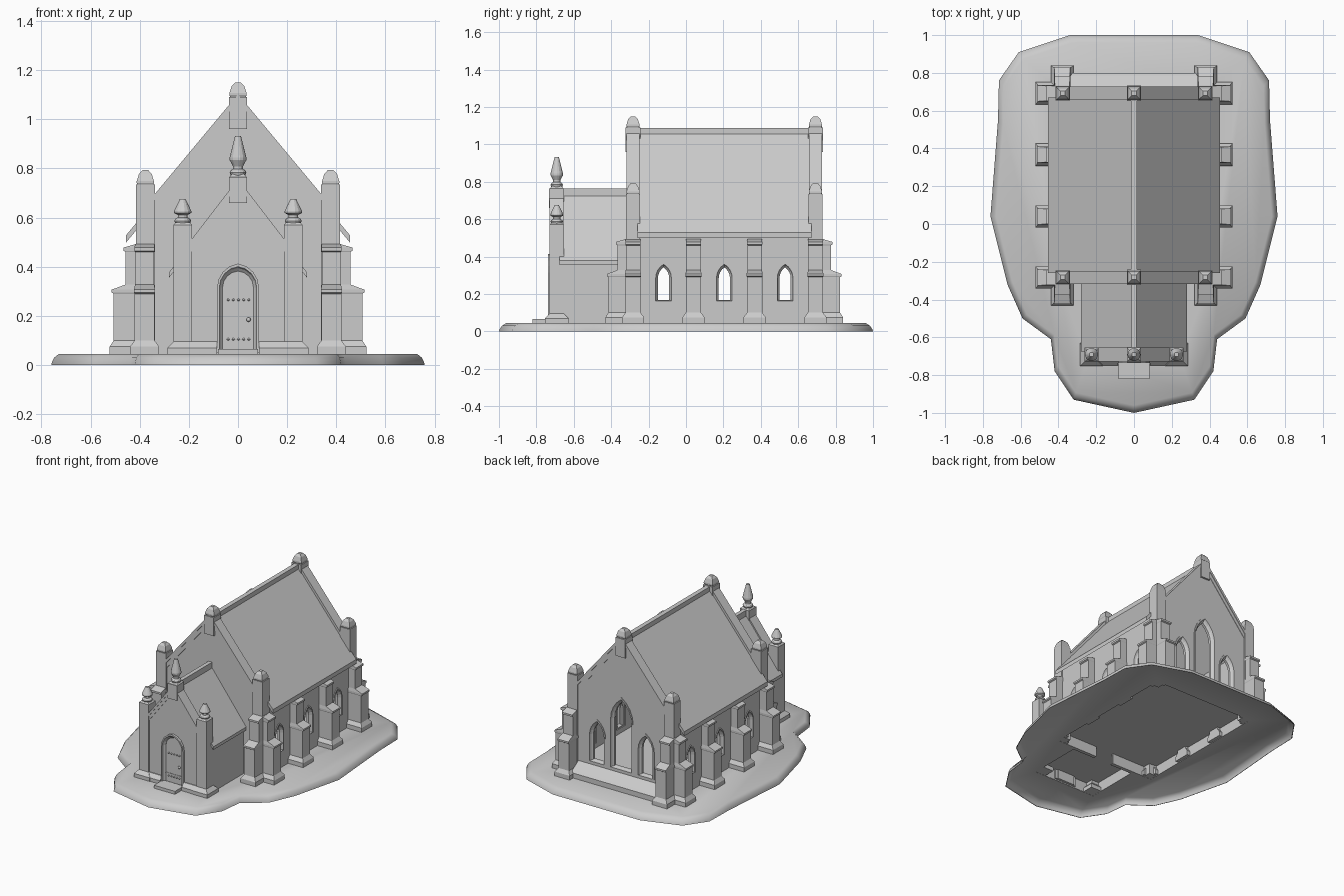
import bpy, bmesh, math

if "Cube" in bpy.data.objects:
    bpy.data.objects.remove(bpy.data.objects["Cube"])

def mesh(name, verts, faces):
    me = bpy.data.meshes.new(name)
    bm = bmesh.new()
    vs = [bm.verts.new(v) for v in verts]
    for f in faces:
        bm.faces.new([vs[i] for i in f])
    bmesh.ops.recalc_face_normals(bm, faces=bm.faces)
    bm.to_mesh(me)
    bm.free()
    ob = bpy.data.objects.new(name, me)
    bpy.context.collection.objects.link(ob)
    return ob

def loft(name, loops, ring=False):
    """Skin equal-length loops; capped solid, or wrapped into a ring."""
    n, k = len(loops[0]), len(loops)
    faces = [(i * n + j, i * n + (j + 1) % n, (i + 1) % k * n + (j + 1) % n, (i + 1) % k * n + j)
             for i in range(k if ring else k - 1) for j in range(n)]
    if not ring:
        faces += [tuple(range(n)), tuple(range((k - 1) * n, k * n))]
    return mesh(name, [v for l in loops for v in l], faces)

def prism_y(name, pts, y0, y1):
    return loft(name, [[(x, y, z) for x, z in pts] for y in (y0, y1)])

def prism_x(name, pts, x0, x1):
    return loft(name, [[(x, y, z) for y, z in pts] for x in (x0, x1)])

def box(name, x0, x1, y0, y1, z0, z1):
    return prism_y(name, [(x0, z0), (x1, z0), (x1, z1), (x0, z1)], y0, y1)

def square_stack(name, cx, cy, levels):
    return loft(name, [[(cx + a * h, cy + b * h, z) for a, b in ((-1, -1), (1, -1), (1, 1), (-1, 1))]
                       for z, h in levels])

def house(half, z0, eave, apex):
    return [(-half, z0), (half, z0), (half, eave), (0, apex), (-half, eave)]

def chevron(name, apex, slope, half, thick, y0, y1):
    e = apex - slope * half
    return prism_y(name, [(half, e), (0, apex), (-half, e), (-half, e - thick),
                          (0, apex - thick), (half, e - thick)], y0, y1)

def cut(ob, cutter):
    cutter.hide_render = True
    m = ob.modifiers.new("cut", 'BOOLEAN')
    m.operation, m.solver, m.object = 'DIFFERENCE', 'EXACT', cutter
    bpy.context.view_layer.objects.active = ob
    bpy.ops.object.modifier_apply(modifier=m.name)
    bpy.data.objects.remove(cutter)

def lancet(w, z0, zs, z1, n=4):
    """Pointed arch outline; the arc leaves the jamb upright and ends at the apex."""
    h = z1 - zs
    r = (w * w + h * h) / (2 * w)
    a1 = math.atan2(h, r - w)
    arc = [(w - r + r * math.cos(a1 * i / n), zs + r * math.sin(a1 * i / n)) for i in range(n + 1)]
    return [(-w, z0), (w, z0)] + arc + [(-x, z) for x, z in arc[-2:0:-1]] + [(-w, zs)]

def frame(name, place, w, z0, zs, z1, t=0.02):
    def ring(inset, d):
        return [place(u, d, z) for u, z in lancet(w - inset, z0 + inset * .4, zs, z1 - 1.4 * inset)]
    return loft(name, [ring(0, -.035), ring(0, .005), ring(.4 * t, .005),
                       ring(.6 * t, -.008), ring(t, -.018), ring(t, -.035)], ring=True)

def buttress(name, place):
    levels = [(.045, .12, .059), (.075, .12, .059), (.10, .104, .041), (.29, .104, .041),
              (.295, .112, .043), (.307, .112, .043), (.328, .055, .039), (.46, .055, .039),
              (.465, .064, .041), (.478, .064, .041), (.493, .012, .039)]
    loft(name, [[place(-h, -.03, z), place(h, -.03, z), place(h, d, z), place(-h, d, z)]
                for z, d, h in levels])

def cap(name, x, y, z):
    square_stack(name, x, y, [(z, .031), (z + .008, .035), (z + .016, .035), (z + .044, .026), (z + .06, .012)])

def finial(name, x, y, z, top):
    prof = [(0, .03), (.012, .034), (.02, .03), (.026, .02), (.036, .02), (.044, .035), (.052, .035), (top, .012)]
    if top > .12:
        prof[5:7] = [(.062, .034), (.072, .034)]
    n = 14
    loft(name, [[(x + r * math.cos(math.tau * i / n), y + r * math.sin(math.tau * i / n), z + dz)
                 for i in range(n)] for dz, r in prof])

SIDES = (-1, 1)
YF, YB = -.283, .692          # gable centre lines

# Ground slab: a thin shell, hollow and open underneath
half = [(.32, -.93), (.42, -.78), (.44, -.61), (.59, -.50), (.67, -.32), (.76, .04),
        (.72, .55), (.715, .76), (.61, .91), (.34, 1.0)]
outline = [(0, -1.0)] + half + [(-x, y) for x, y in half[::-1]]

def slab(name, levels):
    return loft(name, [[(x * s, y * s, z) for x, y in outline] for z, s in levels])

base = slab("ground_slab", ((0, 1), (.012, .996), (.03, .984), (.045, .96)))
cut(base, slab("cutter", ((-.05, .996), (0, .996), (.012, .992), (.028, .98), (.041, .957))))
ROOMS = ((.395, -.30, .71), (.245, -.71, -.325), (.07, -.34, -.29))   # half width, y range
for w, y0, y1 in ROOMS:
    cut(base, box("cutter", -w, w, y0, y1, -.1, .2))
bpy.context.view_layer.objects.active = base
base.select_set(True)
bpy.ops.object.shade_smooth_by_angle(angle=math.radians(60))
base.select_set(False)
box("nave_floor", -.40, .40, -.305, .712, .115, .125)
box("porch_floor", -.25, .25, -.715, -.29, .116, .124)

# Nave shell with window and inner door openings
nave = prism_y("nave_walls", house(.405, .042, .565, 1.05), YF - .025, YB + .028)
cut(nave, prism_y("cutter", house(.365, .1, .565, 1.0), -.26, .672))
for w, y0, y1 in (ROOMS[0], ROOMS[2]):
    cut(nave, box("cutter", -w, w, y0, y1 - .001, -.1, .12))
cut(nave, box("cutter", -.07, .07, -.4, -.2, -.1, .33))
side_win = (.05, .16, .285, .37)
for yc in (-.12, .205, .53):
    cut(nave, prism_x("cutter", [(yc + u, z) for u, z in lancet(*side_win)], -.6, .6))
    for s in SIDES:
        frame("side_window_frame", lambda u, d, z: (s * (.405 + d), yc + u, z), *side_win)
for xc, win in ((-.19, (.067, .155, .345, .465)), (0, (.092, .155, .50, .67)), (.19, (.067, .155, .345, .465))):
    cut(nave, prism_y("cutter", [(xc + u, z) for u, z in lancet(*win)], .6, .9))
    frame("back_window_frame", lambda u, d, z: (xc + u, YB + .028 + d, z), *win, t=.026)

# Nave roof, ridge and back plinth
chevron("nave_roof", 1.075, 1.2, .455, .03, -.26, .67)
box("nave_ridge", -.016, .016, -.26, .67, 1.05, 1.088)
prism_x("back_plinth", [(.715, .042), (.80, .042), (.80, .08), (.785, .095), (.722, .135), (.715, .135)], -.335, .335)

# Gable copings, apex blocks, corner pillars and buttresses
for yc, out in ((YF, -1), (YB, 1)):
    chevron("gable_coping", 1.102, 1.2, .355, .026, yc - .035, yc + .035)
    chevron("coping_moulding", 1.077, 1.2, .355, .038, yc - .031, yc + .031)
    box("apex_block", -.037, .037, yc - .041, yc + .041, .96, 1.09)
    cap("apex_cap", 0, yc, 1.09)
    for s in SIDES:
        box("corner_pillar", min(s * .338, s * .416), max(s * .338, s * .416), yc - .038, yc + .038, .042, .735)
        cap("corner_cap", s * .377, yc, .733)
        buttress("end_buttress", lambda u, d, z: (s * .38 + u, yc + out * (.028 + d), z))
for yc in (YF, .04, .367, YB):
    for s in SIDES:
        buttress("side_buttress", lambda u, d, z: (s * (.402 + d), yc + u, z))

# Porch shell
PF = -.72
porch = prism_y("porch_walls", house(.26, .042, .375, .712), PF, -.30)
cut(porch, prism_y("cutter", house(.215, .1, .375, .66), -.672, -.2))
cut(porch, box("cutter", -.245, .245, -.708, -.2, -.1, .118))
door = (.085, .05, .315, .413)
cut(porch, prism_y("cutter", lancet(*door), -.8, -.6))
chevron("porch_roof", .742, 1.3, .28, .022, -.675, -.30)
box("porch_ridge", -.014, .014, -.67, -.30, .72, .765)
chevron("porch_coping", .757, 1.3, .2, .022, -.729, -.655)
chevron("porch_coping_moulding", .736, 1.3, .2, .032, -.725, -.66)
box("porch_apex_block", -.036, .036, -.733, -.652, .66, .765)
square_stack("porch_apex_top", 0, -.691, [(.765, .036), (.778, .024)])
finial("porch_apex_finial", 0, -.691, .772, .16)
for s in SIDES:
    square_stack("porch_post", s * .225, -.691,
                 [(.042, .062), (.07, .062), (.095, .038), (.57, .038), (.58, .028)])
    finial("porch_post_finial", s * .225, -.691, .575, .1)
    x0, x1 = sorted((s * .085, s * .25))
    prism_x("porch_plinth", [(-.712, .042), (-.75, .042), (-.75, .07), (-.726, .095), (-.712, .095)], x0, x1)

# Door, surround, studs, knob and step
frame("door_surround", lambda u, d, z: (u, PF - .012 - d, z), *door, t=.022)
prism_y("door", lancet(.066, .05, .315, .387), -.712, -.69)
for z in (.105, .265):
    for i in range(5):
        x = -.04 + i * .021
        square_stack("door_stud", x, -.713, [(z - .005, .002), (z, .006), (z + .005, .002)])
bpy.ops.mesh.primitive_uv_sphere_add(segments=12, ring_count=8, radius=.009, location=(.043, -.718, .185))
bpy.context.object.name = "door_knob"
bpy.ops.object.shade_smooth_by_angle()
box("door_step", -.082, .082, -.82, -.72, .042, .066)
